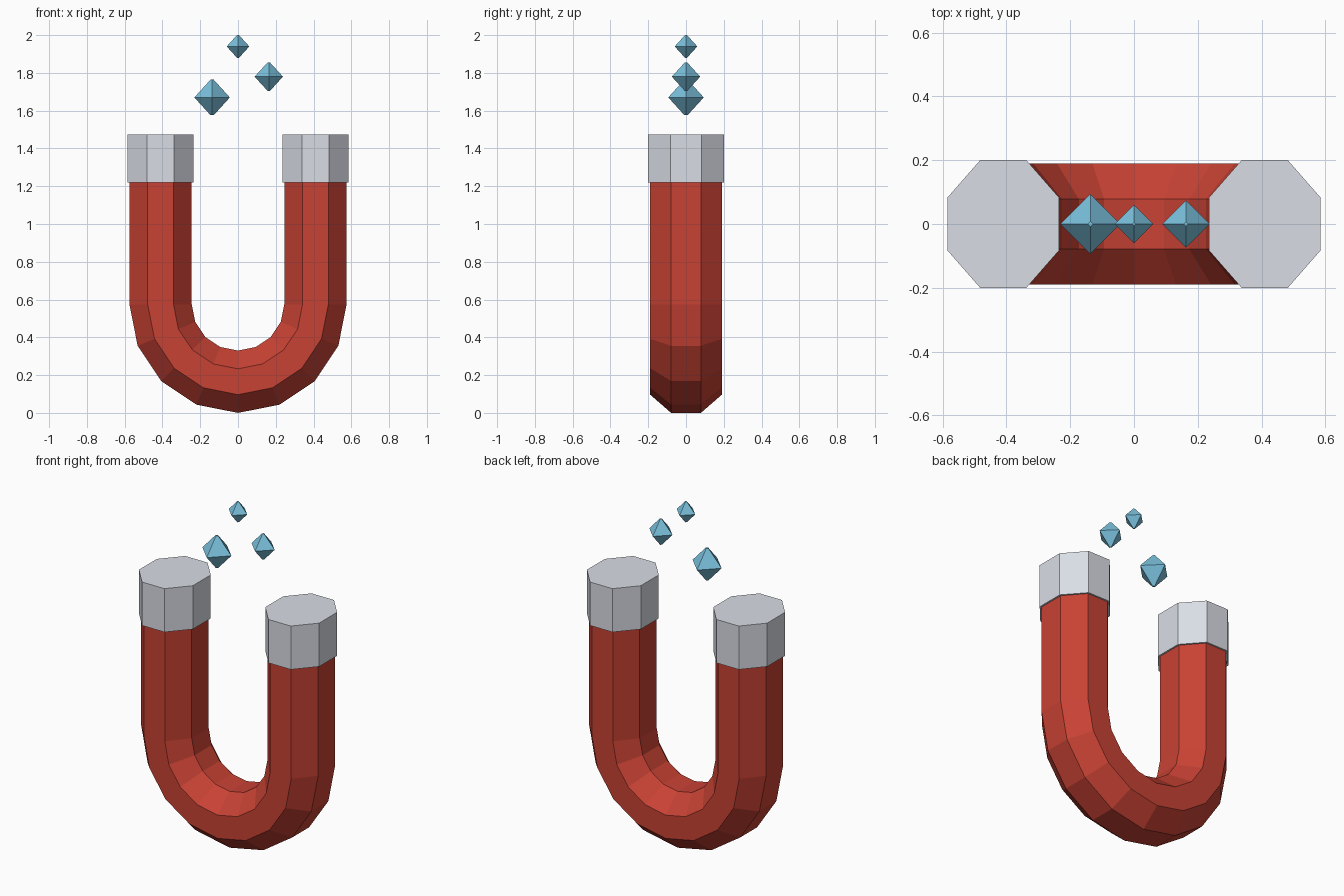
import bpy
import bmesh
from math import pi, cos, sin
from mathutils import Matrix, Vector

cube = bpy.data.objects.get("Cube")
if cube:
    bpy.data.objects.remove(cube, do_unlink=True)


def make_material(name, rgb):
    mat = bpy.data.materials.new(name)
    mat.use_nodes = True
    mat.diffuse_color = (*rgb, 1)
    mat.node_tree.nodes["Principled BSDF"].inputs["Base Color"].default_value = (*rgb, 1)
    return mat


RED = make_material("magnet red", (0.578, 0.054, 0.034))
STEEL = make_material("pole grey", (0.694, 0.723, 0.783))
BLUE = make_material("spark blue", (0.195, 0.533, 0.723))

LEG_X = 0.41       # distance from the centre to each leg axis
BEND_Z = 0.575     # height of the bend centre
SIDES = 8


def add_object(name, bm, mat):
    bmesh.ops.recalc_face_normals(bm, faces=bm.faces)
    mesh = bpy.data.meshes.new(name)
    bm.to_mesh(mesh)
    bm.free()
    mesh.materials.append(mat)
    obj = bpy.data.objects.new(name, mesh)
    bpy.context.collection.objects.link(obj)
    return obj


def octagon(half_x, half_y):
    """Octagon with flat sides facing the axes, as (across, depth) pairs."""
    k = 1 / cos(pi / SIDES)
    angles = [(i + 0.5) * 2 * pi / SIDES for i in range(SIDES)]
    return [(half_x * k * cos(a), half_y * k * sin(a)) for a in angles]


def sweep(name, frames, section, mat):
    """Skin a section along (centre, outward direction) frames, closed at the ends."""
    bm = bmesh.new()
    rings = [[bm.verts.new(centre + out * u + Vector((0, v, 0))) for u, v in section]
             for centre, out in frames]
    for a, b in zip(rings, rings[1:]):
        for i in range(SIDES):
            j = (i + 1) % SIDES
            bm.faces.new((a[i], a[j], b[j], b[i]))
    bm.faces.new(rings[0])
    bm.faces.new(rings[-1])
    return add_object(name, bm, mat)


# U-shaped body: straight leg, half-circle bend, straight leg
right, left = Vector((-1, 0, 0)), Vector((1, 0, 0))
leg_top = Vector((0, 0, 1.24))
bend_centre = Vector((0, 0, BEND_Z))
frames = [(leg_top + right * LEG_X, right)]
for i in range(9):
    a = pi + i * pi / 8
    out = Vector((cos(a), 0, sin(a)))
    frames.append((bend_centre + out * LEG_X, out))
frames.append((leg_top + left * LEG_X, left))
sweep("horseshoe_body", frames, octagon(0.165, 0.19), RED)

# Pole caps on both legs
for side, out in (("right", right), ("left", left)):
    ends = [(out * LEG_X + Vector((0, 0, z)), out) for z in (1.22, 1.475)]
    sweep(side + "_pole_cap", ends, octagon(0.175, 0.2), STEEL)

# Floating sparks: double pyramids with tiny blunt tips
for name, x, z, r in (("large_spark", -0.137, 1.67, 0.094),
                      ("medium_spark", 0.163, 1.78, 0.075),
                      ("small_spark", 0, 1.94, 0.06)):
    bm = bmesh.new()
    for turn in (0, pi):
        place = (Matrix.Translation((x, 0, z)) @ Matrix.Rotation(turn, 4, "X")
                 @ Matrix.Translation((0, 0, r / 2)))
        bmesh.ops.create_cone(bm, segments=4, radius1=r, radius2=r * 0.09,
                              depth=r, cap_ends=True, matrix=place)
    # Drop the two inner base faces and join the halves
    inner = [f for f in bm.faces if abs(f.calc_center_median().z - z) < r * 0.1]
    bmesh.ops.delete(bm, geom=inner, context="FACES_ONLY")
    bmesh.ops.remove_doubles(bm, verts=bm.verts, dist=0.0005)
    add_object(name, bm, BLUE)
